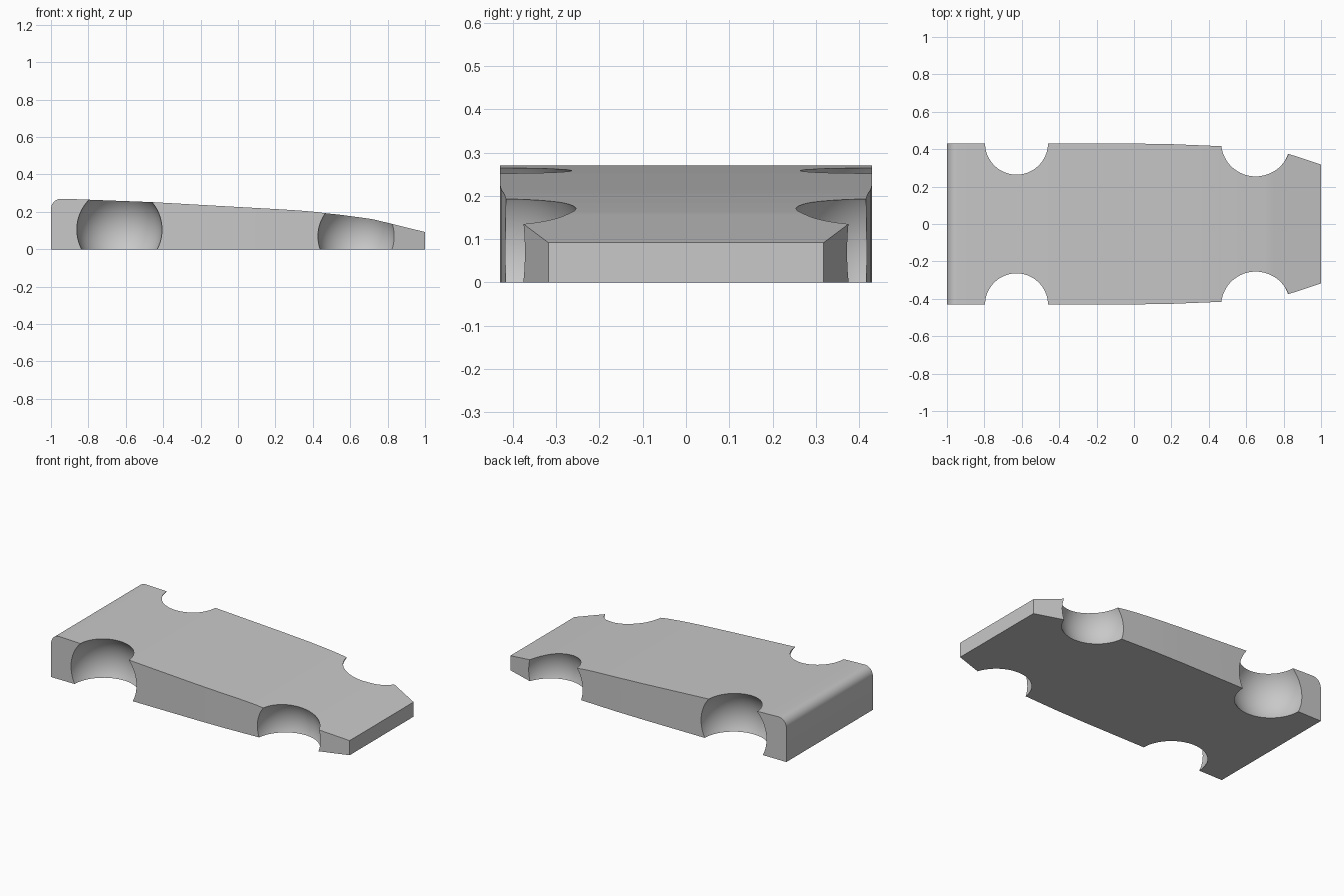
import bpy, bmesh, math

if "Cube" in bpy.data.objects:
    bpy.data.objects.remove(bpy.data.objects["Cube"])

grey = bpy.data.materials.new("light grey")
grey.diffuse_color = (0.58, 0.58, 0.58, 1)
grey.use_nodes = True
grey.node_tree.nodes["Principled BSDF"].inputs["Base Color"].default_value = grey.diffuse_color


def half_width(x):
    """Plan outline: straight, slight taper, then angled nose."""
    pts = [(-1, .43), (0, .43), (.2, .427), (.465, .416), (.71, .413), (1, .318)]
    for (x0, y0), (x1, y1) in zip(pts, pts[1:]):
        if x <= x1:
            return y0 + (y1 - y0) * (x - x0) / (x1 - x0)
    return pts[-1][1]


# Side profile of the top: rounded tail corner, then a gentle slope to the nose
R = .055
top = [(-1 + R - R * math.cos(a), .215 + R * math.sin(a))
       for a in [math.radians(9 * i) for i in range(11)]]
top += [(-.88, .268), (-.8, .265), (-.46, .252), (0, .226), (.2, .215), (.33, .207),
        (.42, .199), (.465, .193), (.55, .184), (.64, .172), (.71, .162),
        (.74, .156), (1, .092)]

# Body lofted from rectangular sections along its length
bm = bmesh.new()
rings = []
for x, z in top:
    w = half_width(x)
    rings.append([bm.verts.new(p) for p in
                  ((x, -w, 0), (x, w, 0), (x, w, z), (x, -w, z))])
for a, b in zip(rings, rings[1:]):
    for i in range(4):
        j = (i + 1) % 4
        if (a[i].co - b[i].co).length > 1e-6:
            bm.faces.new((a[i], a[j], b[j], b[i]))
bm.faces.new(rings[0])
bm.faces.new(rings[-1])
bmesh.ops.recalc_face_normals(bm, faces=bm.faces)
mesh = bpy.data.meshes.new("car_body")
bm.to_mesh(mesh)
bm.free()
body = bpy.data.objects.new("car_body", mesh)
bpy.context.collection.objects.link(body)
mesh.materials.append(grey)

# Spherical wheel arches cut from both sides
cutters = []
for name, x, y, z, r in (("rear", -.634, .432, .105, .228),
                         ("front", .636, .438, .07, .21)):
    for side in (-1, 1):
        bpy.ops.mesh.primitive_uv_sphere_add(segments=64, ring_count=32, radius=r,
                                             location=(x, side * y, z))
        cutter = bpy.context.object
        cutter.name = name + "_arch_cutter"
        cutter.hide_render = True
        cutter.data.materials.append(grey)
        mod = body.modifiers.new(name + "_arch", 'BOOLEAN')
        mod.operation = 'DIFFERENCE'
        mod.solver = 'EXACT'
        mod.object = cutter
        cutters.append(cutter)

# Apply the cuts and smooth the curved faces
bpy.ops.object.select_all(action='DESELECT')
body.select_set(True)
bpy.context.view_layer.objects.active = body
for mod in list(body.modifiers):
    bpy.ops.object.modifier_apply(modifier=mod.name)
for cutter in cutters:
    bpy.data.objects.remove(cutter)
bpy.ops.object.shade_smooth_by_angle(angle=math.radians(20))
